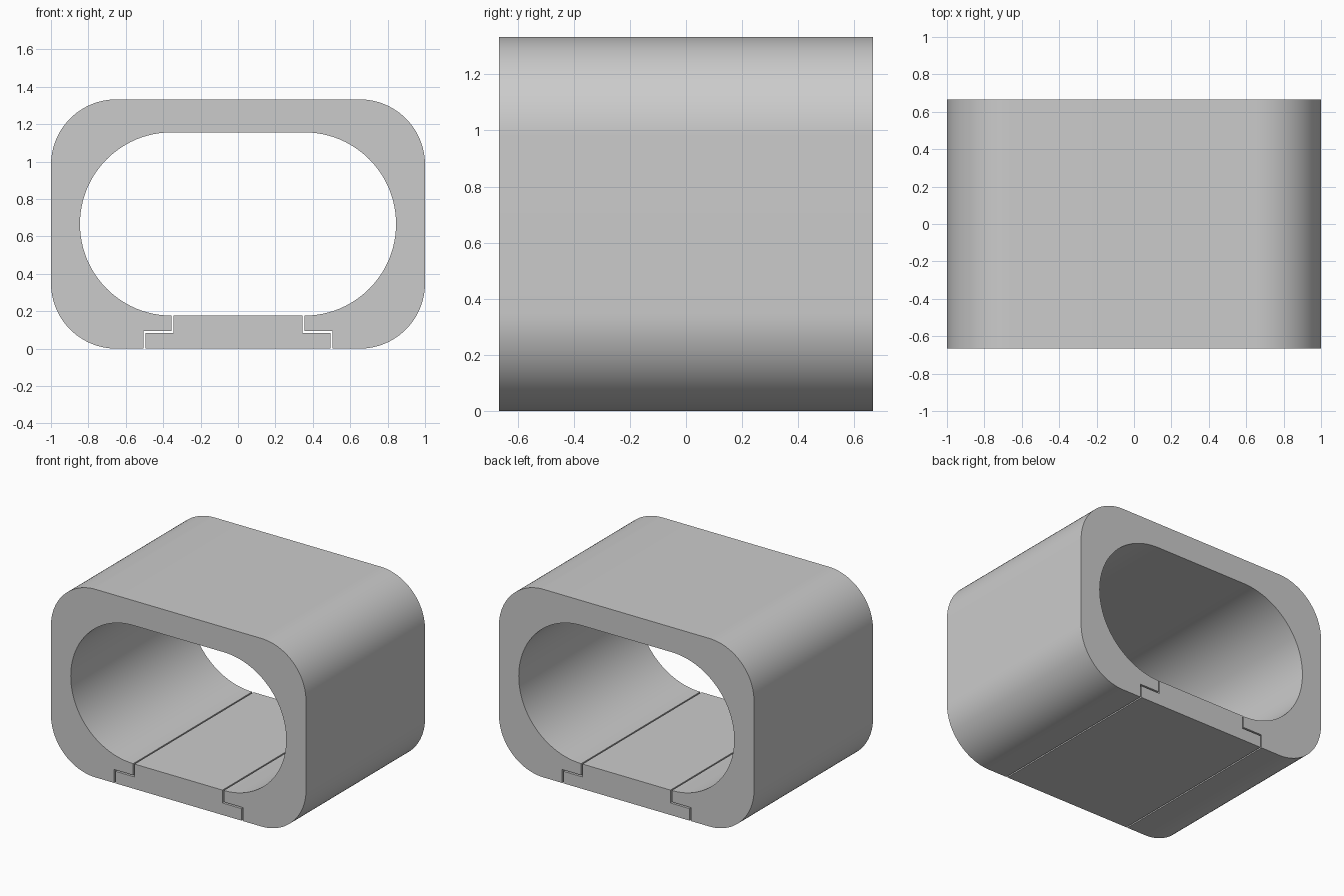
import bpy, bmesh
from math import cos, sin, radians
from mathutils import Vector

cube = bpy.data.objects.get("Cube")
if cube:
    bpy.data.objects.remove(cube, do_unlink=True)

WIDTH, DEPTH, HEIGHT = 2.0, 1.333, 1.333
MID = HEIGHT / 2
CORNER = 0.35           # outer corner radius
BORE_R, BORE_X = 0.49, 0.355
FLOOR = MID - BORE_R    # top of the floor
GAP = 0.01
STEP_X, STEP_Z = 0.495, 0.085

grey = bpy.data.materials.new("plain grey")
grey.use_nodes = True
colour = (0.6, 0.6, 0.6, 1)
grey.diffuse_color = colour
grey.node_tree.nodes["Principled BSDF"].inputs["Base Color"].default_value = colour


def arc(cx, cz, r, start, end, steps):
    angles = [radians(start + (end - start) * i / steps) for i in range(steps + 1)]
    return [(cx + r * cos(a), cz + r * sin(a)) for a in angles]


def extrude_profile(name, points):
    """Extrude an x-z outline from front to back."""
    bm = bmesh.new()
    face = bm.faces.new([bm.verts.new((x, -DEPTH / 2, z)) for x, z in points])
    result = bmesh.ops.extrude_face_region(bm, geom=[face], use_keep_orig=True)
    verts = [v for v in result["geom"] if isinstance(v, bmesh.types.BMVert)]
    bmesh.ops.translate(bm, verts=verts, vec=Vector((0, DEPTH, 0)))
    bmesh.ops.recalc_face_normals(bm, faces=bm.faces[:])
    mesh = bpy.data.meshes.new(name)
    bm.to_mesh(mesh)
    bm.free()
    mesh.materials.append(grey)
    obj = bpy.data.objects.new(name, mesh)
    bpy.context.collection.objects.link(obj)
    bpy.ops.object.select_all(action='DESELECT')
    obj.select_set(True)
    bpy.context.view_layer.objects.active = obj
    bpy.ops.object.shade_smooth_by_angle(angle=radians(30))
    return obj


def mirrored(half):
    """Complete an outline running up the right half with its left half."""
    return half + [(-x, z) for x, z in reversed(half)]


# Body: outer rounded box, stepped slot in the floor, rounded tunnel
ox = WIDTH / 2 - CORNER
outer = mirrored(arc(ox, CORNER, CORNER, -90, 0, 24)
                 + arc(ox, HEIGHT - CORNER, CORNER, 0, 90, 24))
bore = mirrored(arc(BORE_X, MID, BORE_R, -90, 90, 48))
slot = [(BORE_X, STEP_Z + GAP), (STEP_X + GAP, STEP_Z + GAP), (STEP_X + GAP, 0)]
left_slot = [(-x, z) for x, z in reversed(slot)]
extrude_profile("body", outer + left_slot + bore[::-1] + slot)

# Floor insert: stepped plank that fills the slot with a thin gap
top_x = BORE_X - GAP
extrude_profile("floor_insert", mirrored(
    [(STEP_X, 0), (STEP_X, STEP_Z), (top_x, STEP_Z), (top_x, FLOOR)]))
